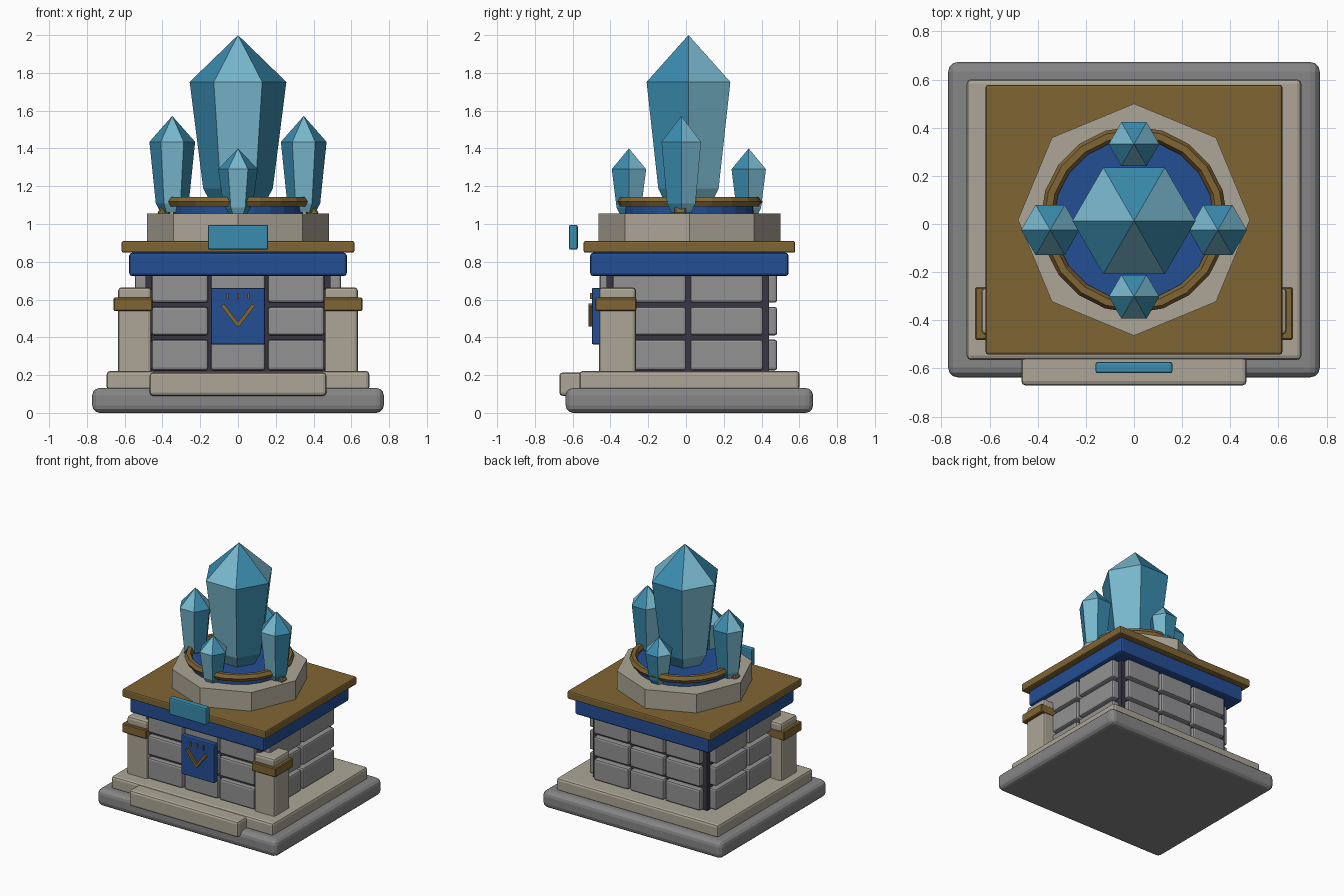
import bpy, bmesh, math
from mathutils import Vector, Matrix

if "Cube" in bpy.data.objects:
    bpy.data.objects.remove(bpy.data.objects["Cube"])


def material(name, rgb):
    m = bpy.data.materials.new(name)
    lin = [((c / 255 + 0.055) / 1.055) ** 2.4 for c in rgb]
    m.diffuse_color = (*lin, 1)
    m.use_nodes = True
    m.node_tree.nodes["Principled BSDF"].inputs["Base Color"].default_value = m.diffuse_color
    return m


BASE = material("base_grey", (134, 134, 135))
BLOCK = material("block_grey", (146, 146, 148))
PALE = material("pale_stone", (172, 166, 150))
MORTAR = material("dark_mortar", (58, 54, 68))
BLUE = material("royal_blue", (36, 78, 148))
GOLD = material("old_gold", (128, 101, 52))
LIGHT = material("light_crystal", (120, 184, 206))
DEEP = material("deep_crystal", (58, 140, 174))

CY = 0.018  # middle of the building in depth


def finish(name, bm, mats):
    bmesh.ops.recalc_face_normals(bm, faces=bm.faces)
    me = bpy.data.meshes.new(name)
    bm.to_mesh(me)
    bm.free()
    for m in mats:
        me.materials.append(m)
    ob = bpy.data.objects.new(name, me)
    bpy.context.collection.objects.link(ob)
    return ob


def box(name, x, y, z, mat, bevel=0.012, segments=2, tilt=0):
    """Bevelled box from (min, max) ranges, optionally turned about y."""
    bm = bmesh.new()
    bmesh.ops.create_cube(bm, size=1)
    size = Vector((x[1] - x[0], y[1] - y[0], z[1] - z[0]))
    mid = Vector((x[0] + x[1], y[0] + y[1], z[0] + z[1])) / 2
    bmesh.ops.scale(bm, vec=size, verts=bm.verts)
    bmesh.ops.rotate(bm, matrix=Matrix.Rotation(tilt, 3, 'Y'), verts=bm.verts)
    bmesh.ops.translate(bm, vec=mid, verts=bm.verts)
    ob = finish(name, bm, [mat])
    if bevel:
        mod = ob.modifiers.new("bevel", 'BEVEL')
        mod.width = bevel
        mod.segments = segments
    return ob


def slab(name, hx, hy, z, mat, bevel=0.012, segments=2):
    return box(name, (-hx, hx), (CY - hy, CY + hy), z, mat, bevel, segments)


def lathe(name, profile, sides, centre, mats, turn=0.0):
    """Faceted turned shape; side facets alternate between the materials."""
    bm = bmesh.new()
    rings = []
    for r, z in profile:
        if r == 0:
            rings.append([bm.verts.new((centre[0], centre[1], z))] * sides)
            continue
        ring = []
        for i in range(sides):
            a = turn + math.tau * i / sides
            ring.append(bm.verts.new((centre[0] + r * math.cos(a), centre[1] + r * math.sin(a), z)))
        rings.append(ring)
    for lo, hi in zip(rings, rings[1:]):
        for i in range(sides):
            j = (i + 1) % sides
            corners = list(dict.fromkeys([lo[i], lo[j], hi[j], hi[i]]))
            bm.faces.new(corners).material_index = i % len(mats)
    for ring in (rings[0], rings[-1]):
        if ring[0] is not ring[1]:
            bm.faces.new(ring)
    return finish(name, bm, mats)


# Plinth and front step
slab("base_plinth", 0.772, 0.655, (0, 0.132), BASE, 0.04, 3)
slab("upper_plinth", 0.695, 0.583, (0.12, 0.222), PALE, 0.018)
box("front_step", (-0.468, 0.468), (-0.671, -0.45), (0.09, 0.214), PALE, 0.018)

# Mortar core with raised stone blocks on all four sides
box("wall_core", (-0.49, 0.49), (-0.42, 0.44), (0.2, 0.76), MORTAR, 0)
rows = [(0.225, 0.388), (0.41, 0.561), (0.584, 0.735)]
front_columns = [(-0.457, -0.158), (-0.144, 0.144), (0.158, 0.457)]
side_columns = [(-0.388, 0.001), (0.022, 0.408)]
for r, z in enumerate(rows):
    for c, x in enumerate(front_columns):
        box(f"front_block_{r}_{c}", x, (-0.457, -0.39), z, BLOCK, 0.014)
        box(f"back_block_{r}_{c}", x, (0.41, 0.483), z, BLOCK, 0.014)
    for c, y in enumerate(side_columns):
        box(f"right_block_{r}_{c}", (0.46, 0.546), y, z, BLOCK, 0.014)
        box(f"left_block_{r}_{c}", (-0.546, -0.46), y, z, BLOCK, 0.014)

# Front corner pillars with gold bands
for s, side in ((-1, "left"), (1, "right")):
    box(f"{side}_pillar", sorted((s * 0.458, s * 0.634)), (-0.46, -0.265), (0.2, 0.665), PALE, 0.018)
    box(f"{side}_pillar_band", sorted((s * 0.452, s * 0.66)), (-0.482, -0.262), (0.54, 0.61), GOLD, 0.006, 1)

# Blue plate on the front with a raised chevron and three ticks
box("front_banner", (-0.142, 0.142), (-0.498, -0.45), (0.362, 0.662), BLUE, 0.008)
for s, side in ((-1, "left"), (1, "right")):
    mid = s * 0.04
    box(f"{side}_chevron_bar", (mid - 0.069, mid + 0.069), (-0.516, -0.49), (0.507, 0.527), GOLD, 0, 1,
        -s * math.atan2(0.105, 0.08))
for i in range(3):
    x = (i - 1) * 0.055
    box(f"banner_tick_{i}", (x - 0.006, x + 0.006), (-0.508, -0.49), (0.602, 0.635), GOLD, 0)

# Cornice: blue band and gold roof plate, front plaque
slab("blue_cornice", 0.576, 0.525, (0.724, 0.848), BLUE, 0.016)
slab("gold_roof_plate", 0.616, 0.56, (0.848, 0.91), GOLD, 0.01)
box("front_plaque", (-0.16, 0.16), (-0.62, -0.573), (0.864, 0.996), DEEP, 0.01)

# Octagonal dais, blue basin and gold ring
lathe("octagon_dais", [(0.482, 0.90), (0.482, 1.055)], 8, (0, CY), [PALE])
lathe("blue_basin", [(0.345, 1.04), (0.345, 1.095)], 24, (0, CY), [BLUE])
ring = [(0.36 + 0.028 * math.cos(math.tau * k / 6), 1.118 + 0.03 * math.sin(math.tau * k / 6))
        for k in range(7)]
bm = bmesh.new()
N = 20
loops = [[bm.verts.new((r * math.cos(math.tau * i / N), CY + r * math.sin(math.tau * i / N), z))
          for r, z in ring[:6]] for i in range(N)]
for i in range(N):
    a, b = loops[i], loops[(i + 1) % N]
    for k in range(6):
        m = (k + 1) % 6
        bm.faces.new((a[k], b[k], b[m], a[m]))
finish("gold_ring", bm, [GOLD])

# Gold claws under the side crystals
for s, side in ((-1, "left"), (1, "right")):
    box(f"{side}_claw", (s * 0.385 - 0.03, s * 0.385 + 0.03), (-0.062, 0.0), (1.035, 1.11), GOLD, 0.008, 1,
        -s * 0.5)


# Six-sided crystals, facets alternating light and deep
def crystal(name, x, y, r, bottom, shoulder, tip):
    profile = [(r * 0.5, bottom), (r * 0.72, bottom + r * 0.4), (r, shoulder), (0, tip)]
    lathe(name, profile, 6, (x, y), [DEEP, LIGHT][::-1])


crystal("main_crystal", 0, 0.013, 0.256, 1.085, 1.752, 2.0)
crystal("left_crystal", -0.348, -0.025, 0.121, 1.06, 1.435, 1.572)
crystal("right_crystal", 0.348, -0.025, 0.121, 1.06, 1.435, 1.572)
crystal("front_crystal", 0, -0.302, 0.105, 1.045, 1.29, 1.4)
crystal("back_crystal", 0, 0.332, 0.105, 1.045, 1.29, 1.4)
